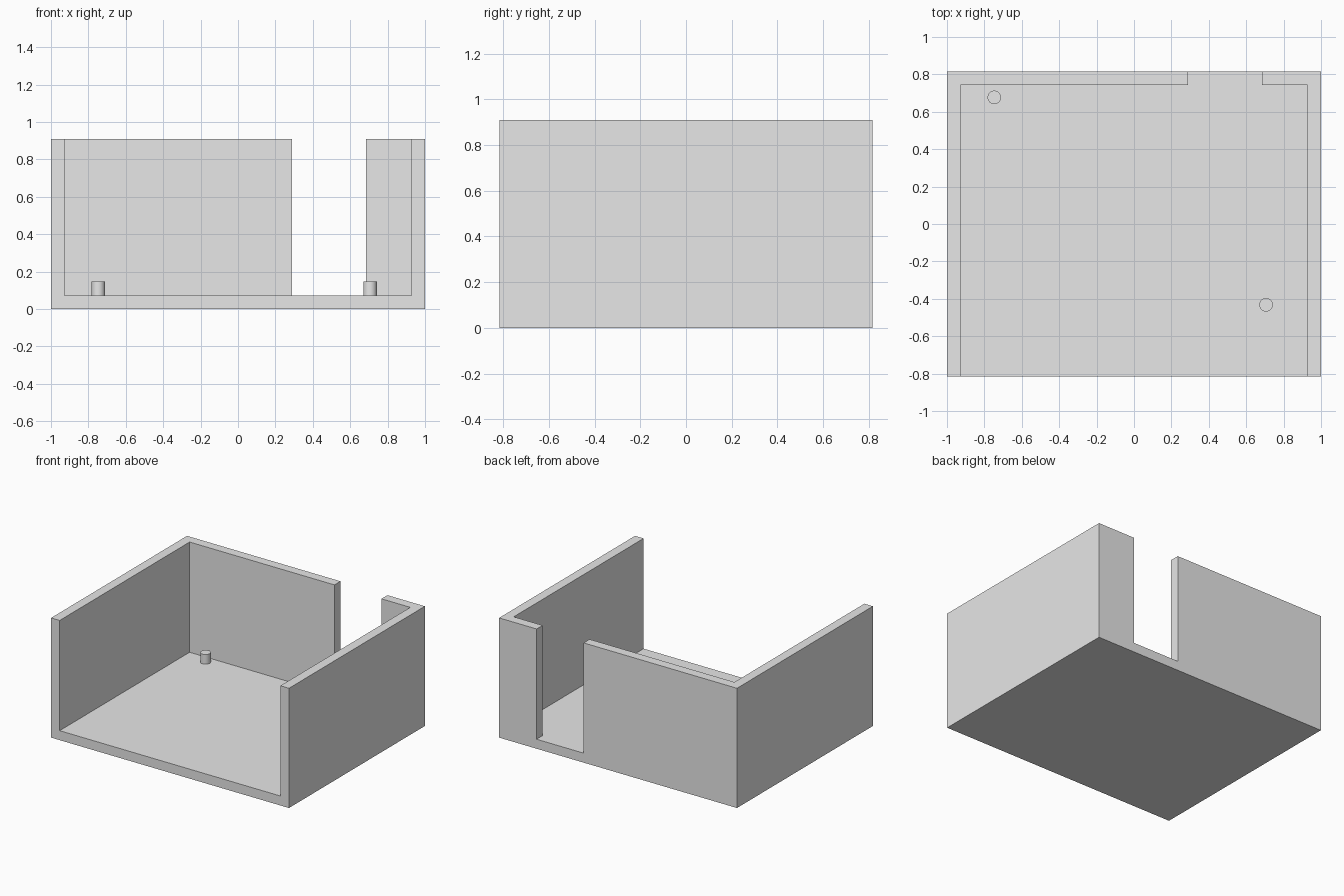
import bpy
import bmesh
from mathutils import Vector

default = bpy.data.objects.get("Cube")
if default:
    bpy.data.objects.remove(default, do_unlink=True)

# Overall size and shared thickness of floor and walls
W, D, H, T = 2.0, 1.632, 0.91, 0.072

grey = bpy.data.materials.new("plain_grey")
grey.use_nodes = True
colour = (0.8, 0.8, 0.8, 1)
grey.diffuse_color = colour
for node in grey.node_tree.nodes:
    if node.type == 'BSDF_PRINCIPLED':
        node.inputs["Base Color"].default_value = colour


def finish(name, bm):
    mesh = bpy.data.meshes.new(name)
    bm.to_mesh(mesh)
    bm.free()
    mesh.materials.append(grey)
    obj = bpy.data.objects.new(name, mesh)
    bpy.context.scene.collection.objects.link(obj)
    return obj


def box(name, low, high):
    low, high = Vector(low), Vector(high)
    bm = bmesh.new()
    bmesh.ops.create_cube(bm, size=1)
    bmesh.ops.scale(bm, vec=high - low, verts=bm.verts)
    bmesh.ops.translate(bm, vec=(low + high) / 2, verts=bm.verts)
    return finish(name, bm)


def carve(obj, cutter):
    cut = obj.modifiers.new("cut", 'BOOLEAN')
    cut.operation = 'DIFFERENCE'
    cut.solver = 'EXACT'
    cut.object = cutter
    bpy.context.view_layer.objects.active = obj
    bpy.ops.object.modifier_apply(modifier=cut.name)
    bpy.data.objects.remove(cutter, do_unlink=True)


def peg(name, x, y, radius=0.036):
    base, top = T - 0.01, 0.146
    bm = bmesh.new()
    bmesh.ops.create_cone(bm, cap_ends=True, segments=32, radius1=radius,
                          radius2=radius, depth=top - base)
    bmesh.ops.translate(bm, vec=(x, y, (base + top) / 2), verts=bm.verts)
    for face in bm.faces:
        face.smooth = len(face.verts) == 4
    for edge in bm.edges:
        edge.smooth = all(f.smooth for f in edge.link_faces)
    return finish(name, bm)


# Open-fronted, open-topped tray with a doorway in the back wall
tray = box("walled_tray", (-W / 2, -D / 2, 0), (W / 2, D / 2, H))
carve(tray, box("interior_cutter", (T - W / 2, -D, T), (W / 2 - T, D / 2 - T, 2 * H)))
carve(tray, box("doorway_cutter", (0.29, 0, T), (0.685, D, 2 * H)))

# Locating pegs on the floor
peg("back_right_peg", -0.747, 0.677)
peg("front_left_peg", 0.706, -0.432)
